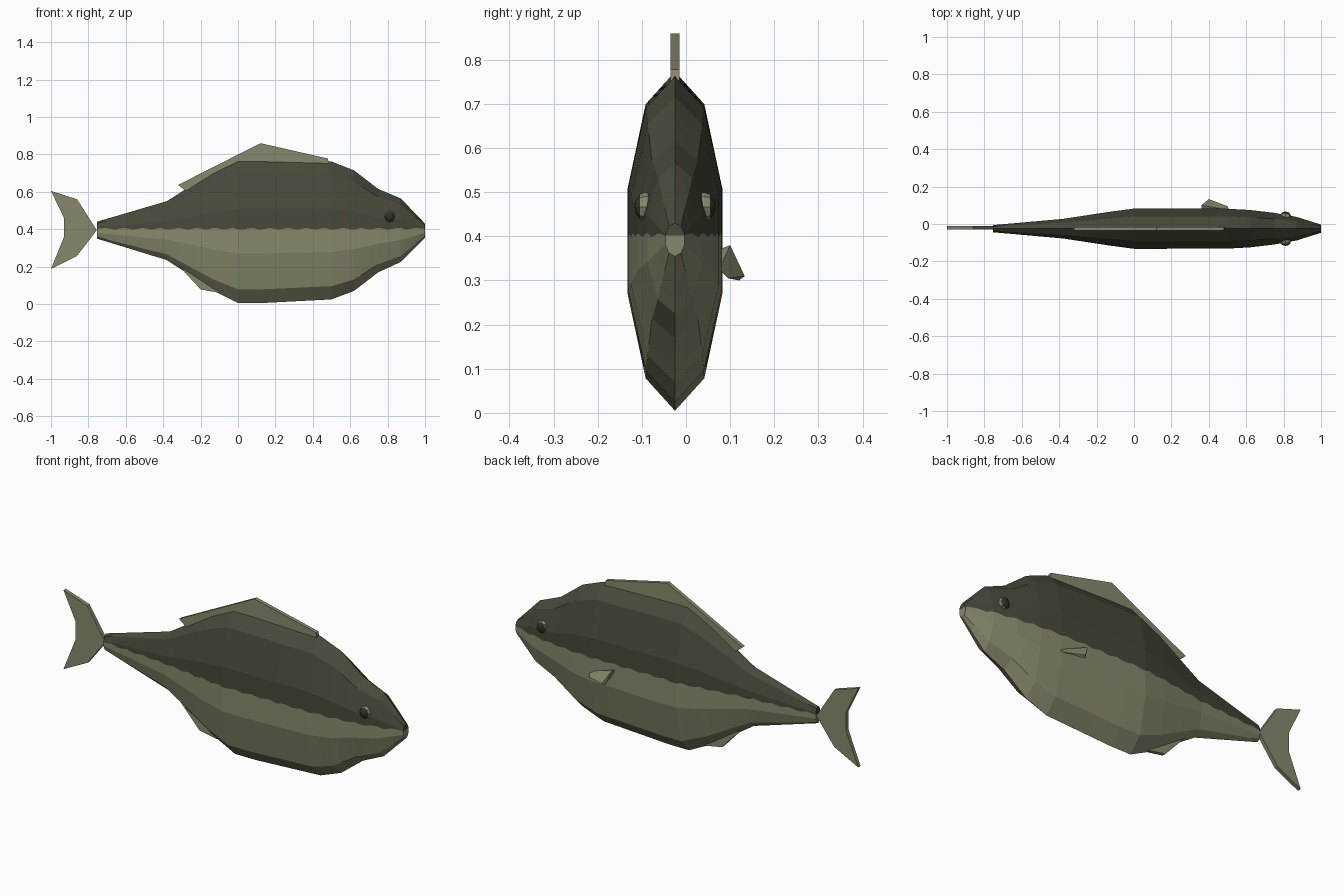
import bpy, bmesh, math
from mathutils import Vector

cube = bpy.data.objects.get("Cube")
if cube:
    bpy.data.objects.remove(cube)

MID = -0.025      # y of the body's symmetry plane
SEAM = 0.402      # height where back and belly colours meet


def material(name, rgb):
    m = bpy.data.materials.new(name)
    m.use_nodes = True
    m.diffuse_color = (*rgb, 1)
    bsdf = m.node_tree.nodes["Principled BSDF"]
    bsdf.inputs["Base Color"].default_value = (*rgb, 1)
    bsdf.inputs["Roughness"].default_value = 0.8
    return m


belly = material("pale olive", (0.25, 0.25, 0.155))
back = material("dark olive", (0.065, 0.065, 0.042))
pupil = material("pupil dark", (0.03, 0.03, 0.022))


def finish(name, bm, *mats):
    bmesh.ops.recalc_face_normals(bm, faces=bm.faces)
    mesh = bpy.data.meshes.new(name)
    bm.to_mesh(mesh)
    bm.free()
    for m in mats:
        mesh.materials.append(m)
    ob = bpy.data.objects.new(name, mesh)
    bpy.context.collection.objects.link(ob)
    return ob


# Body: ten-sided rings lofted along x (x, bottom, top, half width)
stations = [(-0.755, .35, .44, .02), (-.38, .235, .55, .055), (-.13, .07, .71, .095),
            (0, .005, .773, .113), (.12, .005, .773, .113), (.5, .025, .762, .112),
            (.62, .07, .715, .105), (.75, .17, .615, .089), (.87, .225, .565, .066),
            (1, .355, .43, .023)]
bm = bmesh.new()
rings = []
for x, low, high, half in stations:
    ring = []
    for i in range(10):
        a = i * math.tau / 10
        z = (low + high) / 2 + (high - low) / 2 * math.cos(a)
        ring.append(bm.verts.new((x, MID + half * math.sin(a), z)))
    rings.append(ring)
for r, s in zip(rings, rings[1:]):
    for i in range(10):
        j = (i + 1) % 10
        bm.faces.new((r[i], r[j], s[j], s[i]))
bm.faces.new(rings[0])
bm.faces.new(rings[-1])


def cut(point, normal):
    bmesh.ops.bisect_plane(bm, geom=bm.verts[:] + bm.edges[:] + bm.faces[:],
                           plane_co=point, plane_no=normal, dist=1e-5)


# Colour seam, then a slight ripple along it
cut((0, 0, SEAM), (0, 0, 1))
for k in range(1, 36):
    cut((-0.755 + k * 0.0487, 0, 0), (1, 0, 0))
for f in bm.faces:
    f.material_index = 1 if f.calc_center_median().z > SEAM else 0
for v in bm.verts:
    if abs(v.co.z - SEAM) < 1e-4 and -0.75 < v.co.x < 0.99:
        k = round((v.co.x + 0.755) / 0.0487)
        v.co.z += 0.005 if k % 2 else -0.004
finish("body", bm, belly, back)


# Flat fins: outlines in x and z, given a thickness
def fin(name, outline, y=MID, thick=0.02):
    bm = bmesh.new()
    face = bm.faces.new([bm.verts.new((x, y - thick / 2, z)) for x, z in outline])
    out = bmesh.ops.extrude_face_region(bm, geom=[face])
    moved = [g for g in out["geom"] if isinstance(g, bmesh.types.BMVert)]
    bmesh.ops.translate(bm, verts=moved, vec=(0, thick, 0))
    return finish(name, bm, belly)


fin("dorsal_fin", [(-.32, .637), (.12, .86), (.48, .778), (.49, .74), (0, .72), (-.28, .605)])
fin("tail_fin", [(-.755, .395), (-.86, .56), (-1, .605), (-.93, .46), (-.93, .36),
                 (-1, .187), (-.86, .258)], y=-0.02)
fin("anal_fin", [(-.34, .23), (-.2, .078), (-.1, .06), (-.05, .15), (-.25, .25)])

# Left pectoral fin: a small wedge swept back from the side
bm = bmesh.new()
for p in [(.51, .075, .325), (.5, .095, .305), (.36, .075, .37), (.36, .1, .38),
          (.4, .133, .31), (.39, .12, .3)]:
    bm.verts.new(p)
bmesh.ops.convex_hull(bm, input=bm.verts[:])
finish("pectoral_fin_left", bm, belly)

# Eyes: faceted balls with a dark outward-facing centre
for side, name in ((1, "eye_left"), (-1, "eye_right")):
    bm = bmesh.new()
    bmesh.ops.create_uvsphere(bm, u_segments=8, v_segments=6, radius=1)
    for v in bm.verts:
        x, y, z = v.co
        v.co = Vector((0.81 + x * 0.03, MID + side * (0.066 + z * 0.026), 0.467 + y * 0.033))
    bm.normal_update()
    for f in bm.faces:
        c = f.calc_center_median()
        f.material_index = 1 if (c.y - MID) * side > 0.083 else 0
    finish(name, bm, belly, pupil)
